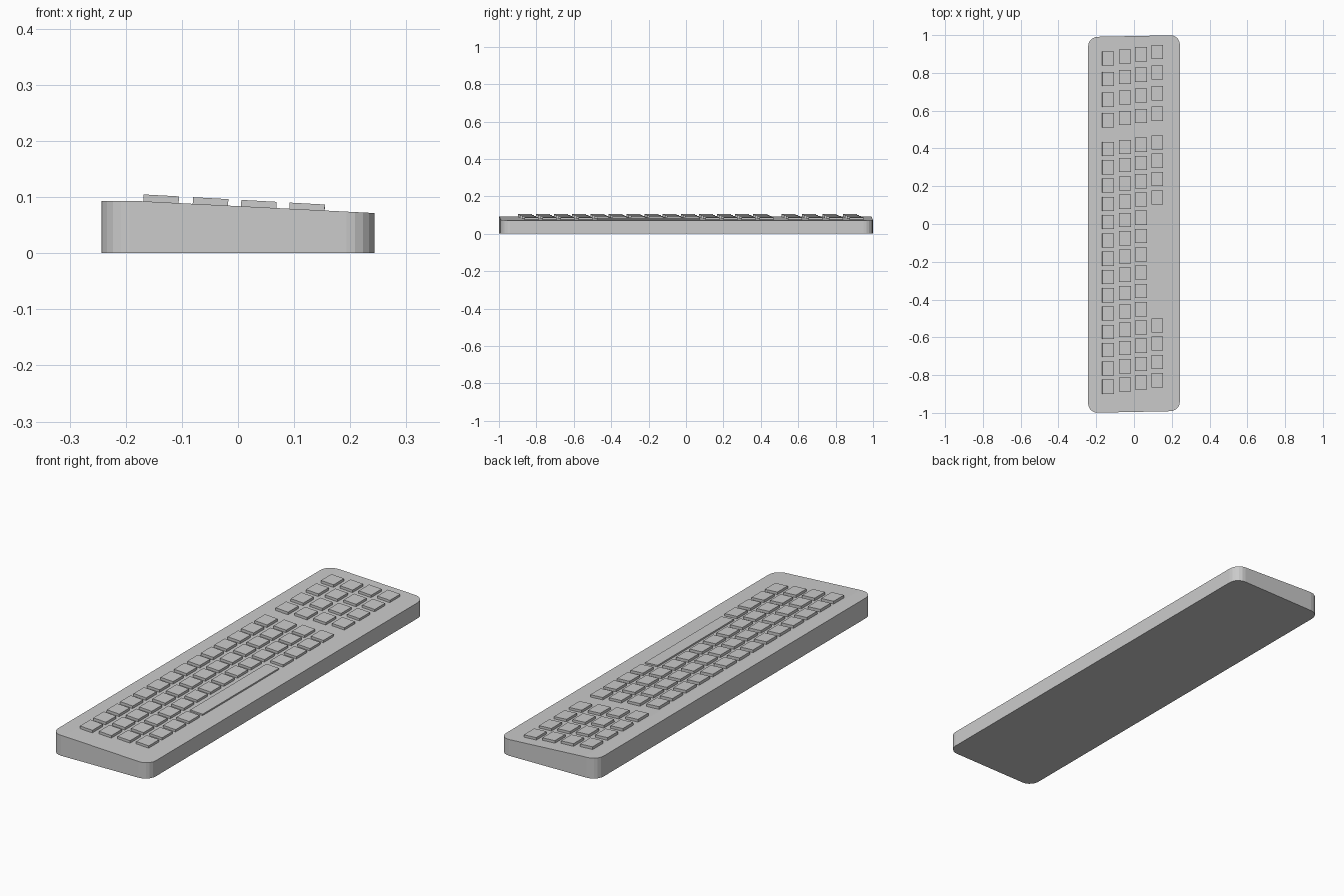
import bpy, bmesh, math
from mathutils import Matrix

if "Cube" in bpy.data.objects:
    bpy.data.objects.remove(bpy.data.objects["Cube"])

SLOPE = 0.055                      # fall of the key plane from left to right
TILT = Matrix.Rotation(math.atan(SLOPE), 4, 'Y')
COLUMNS = [-0.137, -0.049, 0.037, 0.123]
STAGGER = 0.0115                   # y offset between neighbouring columns
KEY_W, KEY_L, KEY_H = 0.063, 0.075, 0.014


def finish(name, bm):
    bmesh.ops.recalc_face_normals(bm, faces=bm.faces)
    mesh = bpy.data.meshes.new(name)
    bm.to_mesh(mesh)
    bm.free()
    obj = bpy.data.objects.new(name, mesh)
    bpy.context.collection.objects.link(obj)
    return obj


def add_key(bm, x, y, length=KEY_L, drop=0.0):
    """Flat tilted slab resting on the sloped deck."""
    top = 0.0953 - 0.0558 * x - drop
    m = Matrix.Translation((x, y, top - KEY_H / 2)) @ TILT @ Matrix.Diagonal((KEY_W, length, KEY_H, 1))
    bmesh.ops.create_cube(bm, size=1, matrix=m)


# case: rounded outline, slightly sheared, with a sloping deck
HX, HY, R, SEG = 0.243, 0.995, 0.05, 5
SHEAR = 0.02


def deck_z(x):
    return 0.093 - max(0.0, x + 0.18) * 0.0508


bm = bmesh.new()
ring = []
for i, (sx, sy) in enumerate([(1, 1), (-1, 1), (-1, -1), (1, -1)]):
    for k in range(SEG + 1):
        a = math.pi / 2 * (i + k / SEG)
        x = sx * (HX - R) + R * math.cos(a)
        y = sy * (HY - R) + R * math.sin(a) + SHEAR * x
        ring.append(bm.verts.new((x, y, 0)))
base = bm.faces.new(ring)
top = bmesh.ops.extrude_face_region(bm, geom=[base], use_keep_orig=True)
for v in top['geom']:
    if isinstance(v, bmesh.types.BMVert):
        v.co.z = 1.0
# crease where the flat strip meets the slope
bmesh.ops.bisect_plane(bm, geom=bm.verts[:] + bm.edges[:] + bm.faces[:],
                       plane_co=(-0.18, 0, 0), plane_no=(1, 0, 0))
for v in bm.verts:
    if v.co.z > 0.5:
        v.co.z = deck_z(v.co.x)
finish("case", bm)

# number pad: 4 x 4 keys
bm = bmesh.new()
for c, x in enumerate(COLUMNS):
    for r in range(4):
        add_key(bm, x, 0.876 + STAGGER * c - 0.109 * r)
finish("number_keys", bm)

# main block: 14 keys per row, last row leaves room for the space bar
bm = bmesh.new()
for c, x in enumerate(COLUMNS):
    for r in range(14):
        if c == 3 and 4 <= r <= 9:
            continue
        add_key(bm, x, 0.397 + STAGGER * c - 0.0968 * r)
finish("main_keys", bm)

# space bar
bm = bmesh.new()
add_key(bm, COLUMNS[3], -0.201, 0.55, 0.004)
finish("space_bar", bm)
